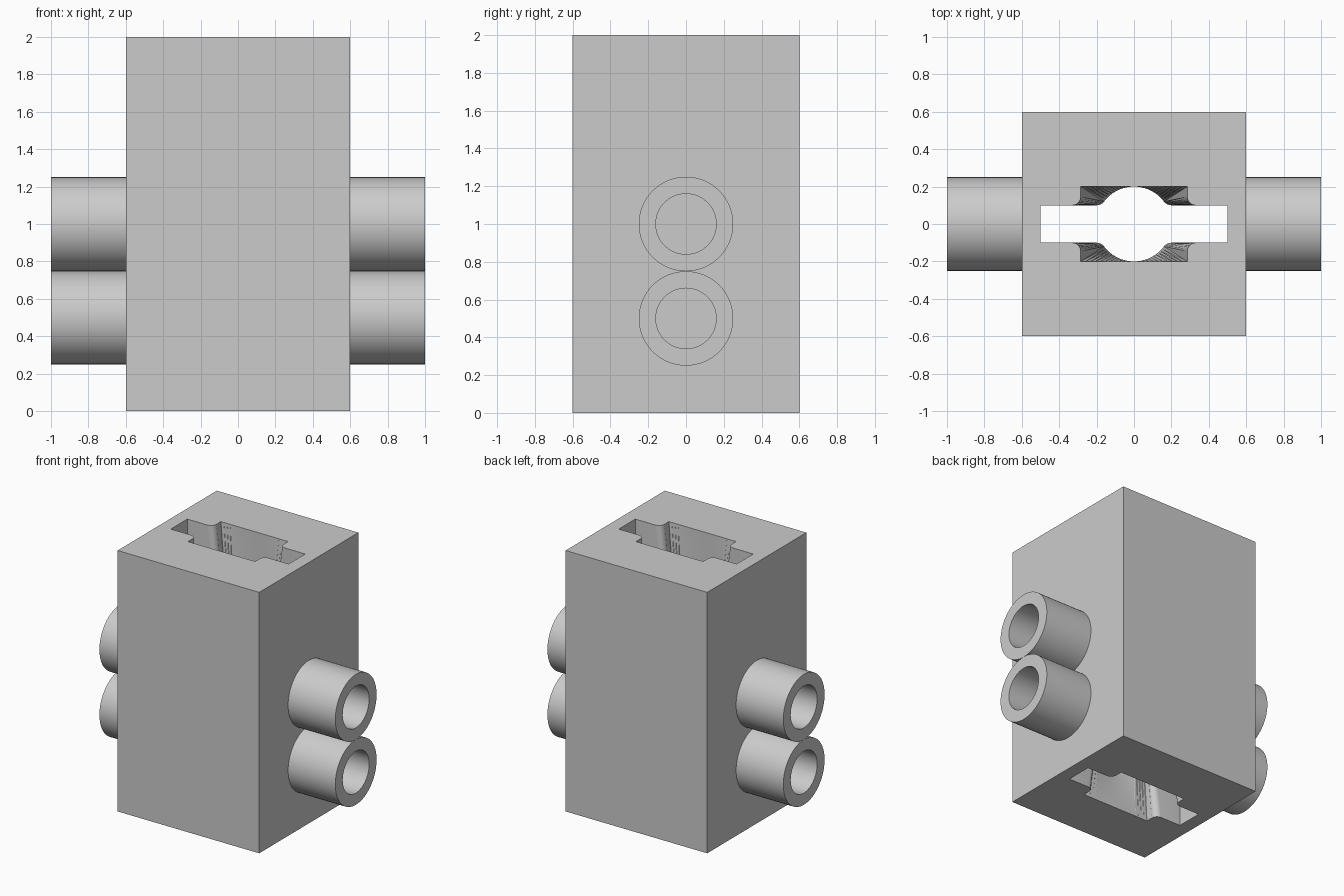
import bpy
import bmesh
from math import sin, cos, pi, atan2, radians
from mathutils import Matrix

old = bpy.data.objects.get("Cube")
if old:
    bpy.data.objects.remove(old)

# Single grey material
grey = bpy.data.materials.new("plain grey")
grey.use_nodes = True
colour = (0.6, 0.6, 0.6, 1)
grey.diffuse_color = colour
grey.node_tree.nodes["Principled BSDF"].inputs["Base Color"].default_value = colour


def finish(bm, name):
    bmesh.ops.recalc_face_normals(bm, faces=bm.faces)
    mesh = bpy.data.meshes.new(name)
    bm.to_mesh(mesh)
    bm.free()
    obj = bpy.data.objects.new(name, mesh)
    bpy.context.collection.objects.link(obj)
    mesh.materials.append(grey)
    return obj


def activate(obj):
    bpy.ops.object.select_all(action='DESELECT')
    obj.select_set(True)
    bpy.context.view_layer.objects.active = obj


def smooth(obj):
    activate(obj)
    bpy.ops.object.shade_smooth_by_angle(angle=radians(30))


# Slot cross-sections: a quarter outline, mirrored into a closed loop
FILLET, ARC = 6, 12


def fillet(cx, cy, r, sweep):
    return [(cx - r * sin(sweep * i / FILLET), cy - r * cos(sweep * i / FILLET))
            for i in range(FILLET + 1)]


def full_loop(quarter):
    right = quarter + [(-x, y) for x, y in reversed(quarter[:-1])]
    return right + [(-x, -y) for x, y in right]


def mouth_section():
    w, h, r = 0.285, 0.2, 0.045
    pts = [(0.5, 0.1)] + fillet(w + r, 0.1 + r, r, pi / 2)
    pts += [(w, h)]
    pts += [(w * (1 - i / (ARC - 1)), h) for i in range(1, ARC)]
    return full_loop(pts)


def waist_section():
    r = 0.2
    start = atan2(0.15, 0.2)
    pts = [(0.5, 0.1)] + fillet(0.2, 0.15, 0.05, pi / 2 - start)
    for i in range(1, ARC + 1):
        a = start + (pi / 2 - start) * i / ARC
        pts.append((r * cos(a), r * sin(a)))
    return full_loop(pts)


# Slot cutter lofted from mouth to round waist and back to mouth
mouth, waist = mouth_section(), waist_section()
bm = bmesh.new()
layers = [(-0.1, mouth), (0, mouth), (1, waist), (2, mouth), (2.1, mouth)]
rings = [[bm.verts.new((x, y, z)) for x, y in pts] for z, pts in layers]
count = len(mouth)
for low, high in zip(rings, rings[1:]):
    for i in range(count):
        j = (i + 1) % count
        bm.faces.new((low[i], low[j], high[j], high[i]))
bm.faces.new(rings[0])
bm.faces.new(rings[-1])
bmesh.ops.triangulate(bm, faces=bm.faces)
cutter = finish(bm, "slot_cutter")
cutter.hide_render = True

# Main block with the slot cut through
bm = bmesh.new()
bmesh.ops.create_cube(bm, size=1, matrix=Matrix.Translation((0, 0, 1))
                      @ Matrix.Diagonal((1.2, 1.2, 2, 1)))
block = finish(bm, "block")
activate(block)
cut = block.modifiers.new("slot", 'BOOLEAN')
cut.operation = 'DIFFERENCE'
cut.solver = 'EXACT'
cut.object = cutter
bpy.ops.object.modifier_apply(modifier=cut.name)
bpy.data.objects.remove(cutter)
smooth(block)

# Two hollow pipe stubs on each side
for side, label in ((1, "left"), (-1, "right")):
    for z, level in ((0.5, "lower"), (1.0, "upper")):
        bm = bmesh.new()
        corners = [(0.6, 0.16), (1, 0.16), (1, 0.25), (0.6, 0.25)]
        verts = [bm.verts.new((side * x, 0, z + r)) for x, r in corners]
        edges = [bm.edges.new((verts[i], verts[(i + 1) % 4])) for i in range(4)]
        bmesh.ops.spin(bm, geom=verts + edges, cent=(0, 0, z), axis=(1, 0, 0),
                       angle=2 * pi, steps=64, use_merge=True)
        bmesh.ops.remove_doubles(bm, verts=bm.verts, dist=0.0001)
        smooth(finish(bm, f"{label}_{level}_pipe"))
